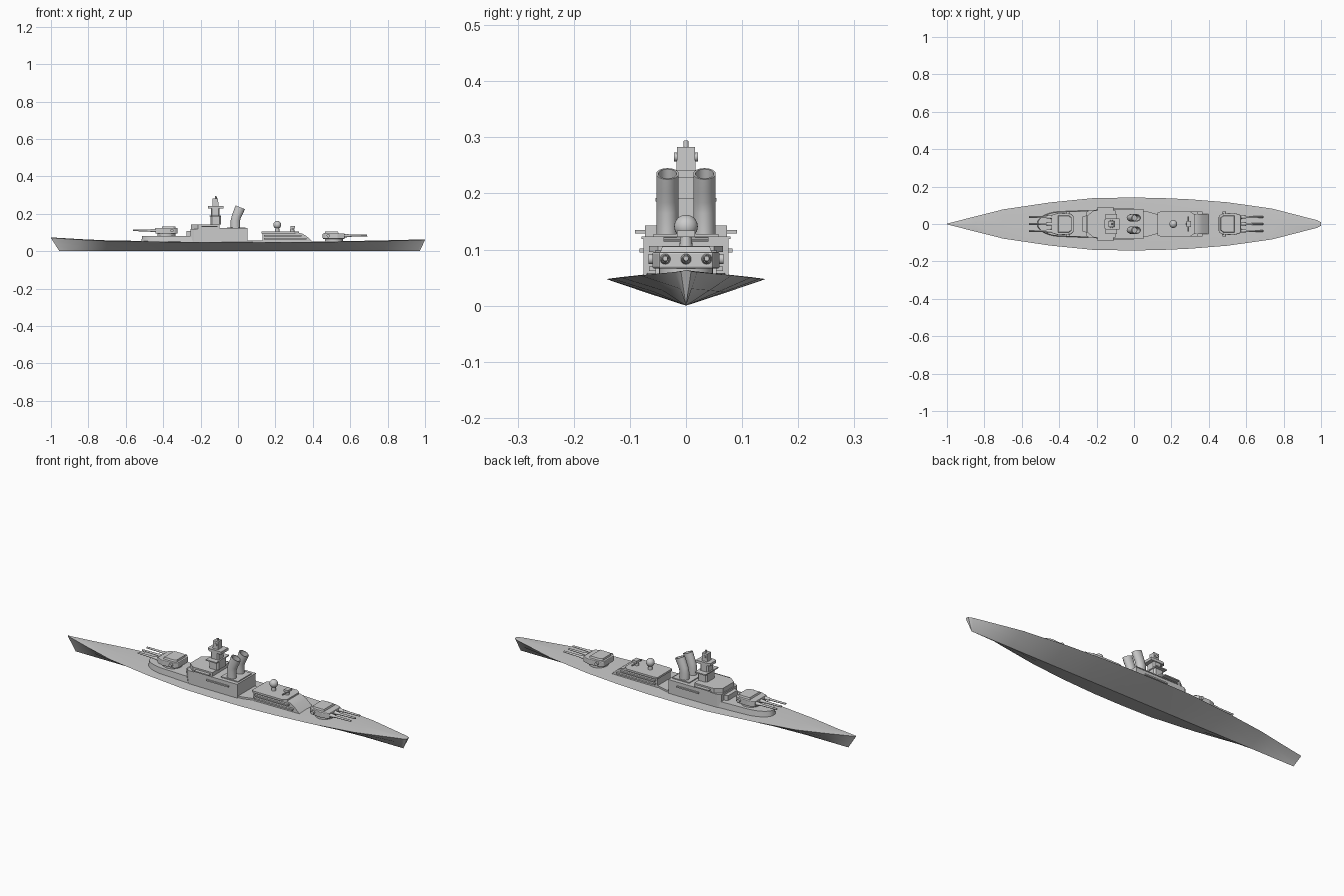
import bpy, bmesh, math
from mathutils import Vector

if "Cube" in bpy.data.objects:
    bpy.data.objects.remove(bpy.data.objects["Cube"])


def finish(name, bm, smooth=False):
    bmesh.ops.recalc_face_normals(bm, faces=bm.faces)
    me = bpy.data.meshes.new(name)
    bm.to_mesh(me)
    bm.free()
    ob = bpy.data.objects.new(name, me)
    bpy.context.collection.objects.link(ob)
    if smooth:
        bpy.ops.object.select_all(action='DESELECT')
        ob.select_set(True)
        bpy.context.view_layer.objects.active = ob
        bpy.ops.object.shade_smooth_by_angle(angle=math.radians(35))
    return ob


def loft(name, rings, smooth=False, caps=True):
    """Join equally sized rings of points into a skin."""
    bm = bmesh.new()
    vs = [[bm.verts.new(p) for p in r] for r in rings]
    n = len(rings[0])
    for a, b in zip(vs, vs[1:]):
        for i in range(n):
            j = (i + 1) % n
            bm.faces.new((a[i], a[j], b[j], b[i]))
    if caps:
        bm.faces.new(vs[0])
        bm.faces.new(vs[-1])
    return finish(name, bm, smooth)


def prism(name, half, z0, z1, smooth=False, inset=1.0, bevel=0.0):
    """Plan outline given as (x, half width), mirrored in y, raised in z."""
    pts = half + [(x, -y) for x, y in reversed(half)]
    cx = sum(p[0] for p in pts) / len(pts)
    top = [(cx + (x - cx) * inset, y * inset, z1) for x, y in pts]
    ob = loft(name, [[(x, y, z0) for x, y in pts], top], smooth)
    if bevel:
        m = ob.modifiers.new("edge", 'BEVEL')
        m.width = bevel
        m.segments = 2
    return ob


def box(name, x0, x1, y0, y1, z0, z1):
    r = [[(x, y, z) for x, y in ((x0, y0), (x1, y0), (x1, y1), (x0, y1))] for z in (z0, z1)]
    return loft(name, r)


def sidewall(name, profile, w):
    """Side profile (x, z) extruded across the ship."""
    return loft(name, [[(x, s * w, z) for x, z in profile] for s in (-1, 1)], True)


def rod(name, a, b, r0, r1, n=16):
    a, b = Vector(a), Vector(b)
    q = (b - a).to_track_quat('Z', 'Y')
    ring = [Vector((math.cos(t * math.tau / n), math.sin(t * math.tau / n), 0)) for t in range(n)]
    return loft(name, [[p + q @ (v * r) for v in ring] for p, r in ((a, r0), (b, r1))], True)


# Hull: V sections (x at deck, x at keel, half beam, deck height)
stations = [(-1, -.955, .002, .071), (-.85, -.85, .04, .062), (-.7, -.7, .078, .055),
            (-.45, -.45, .115, .051), (-.22, -.22, .138, .048), (-.05, -.05, .141, .047),
            (.12, .12, .14, .047), (.3, .3, .132, .048), (.5, .5, .116, .05),
            (.74, .74, .082, .054), (.98, .965, .02, .06), (1, .972, .009, .061)]
rings = []
for x, k, w, z in stations:
    m = x * .5 + k * .5
    rings.append([(k, 0, 0), (m, w * .51, z * .5), (x, w, z), (x, 0, z + .003),
                  (x, -w, z), (m, -w * .51, z * .5)])
loft("hull", rings, True)

# Forward raised deck with rounded nose
nose = [(-.385 - .135 * math.cos(a), .068 * math.sin(a)) for a in
        [math.pi / 2 * i / 8 for i in range(1, 9)]] + [(-.24, .074)]
prism("forward_platform", nose, .045, .082, True, .94)

# Main superstructure tiers and side details
prism("main_block", [(-.255, .064), (-.235, .076), (.05, .076)], .045, .119)
prism("main_roof_lip", [(-.2, .079), (.05, .079)], .119, .123)
prism("bridge_tier", [(-.25, .045), (-.215, .073), (-.1, .073)], .119, .143)
prism("bridge_wing", [(-.195, .091), (-.11, .091)], .129, .135)
prism("bridge_front", [(-.275, .04), (-.24, .05)], .08, .108)
prism("funnel_base", [(-.06, .058), (.04, .058)], .119, .128)
prism("amidships_house", [(.04, .07), (.07, .068), (.125, .052), (.14, .052)], .043, .058)
for s in (-1, 1):
    box("side_boat_rail", -.13, .0, s * .075, s * .083, .095, .102)

# Control tower
prism("tower_lower", [(-.148, .03), (-.14, .038), (-.1, .038), (-.092, .03)], .143, .187)
prism("tower_ledge", [(-.152, .054), (-.09, .054)], .186, .192)
prism("tower_upper", [(-.145, .02), (-.138, .026), (-.105, .026), (-.098, .02)], .19, .228)
prism("tower_platform", [(-.16, .022), (-.148, .03), (-.078, .03)], .228, .242)
prism("tower_top", [(-.137, .017), (-.105, .017)], .24, .283, inset=.93)
rod("rangefinder", (-.12, -.021, .265), (-.12, .021, .265), .008, .008)
rod("masthead", (-.118, 0, .28), (-.118, 0, .294), .005, .004)

# Twin raked funnels with open tops
for s in (-1, 1):
    path = [(-.014, .118, 1, 0), (-.014, .165, 1, 0), (-.008, .187, 1, .15), (.002, .21, 1, .3),
            (.012, .235, 1, .4), (.012, .235, .82, .4), (-.004, .195, .8, .3)]
    rings = []
    for x, z, k, tilt in path:
        rings.append([(x + .025 * k * math.cos(a), s * .033 + .02 * k * math.sin(a),
                       z - .025 * k * math.cos(a) * tilt)
                      for a in [math.tau * i / 24 for i in range(24)]])
    loft("funnel", rings, True)

# Aft superstructure with sloping end
sidewall("aft_block", [(.13, .045), (.13, .098), (.325, .098), (.345, .093), (.365, .082),
                       (.405, .045)], .054)
prism("aft_roof", [(.125, .06), (.14, .066), (.3, .066), (.325, .05)], .096, .106)
for s in (-1, 1):
    for z in (.062, .08):
        box("aft_side_rail", .14, .365 if z < .07 else .34, s * .053, s * .066, z, z + .008)

# Aft directors
rod("director_post", (.21, 0, .1), (.21, 0, .13), .012, .01)
bm = bmesh.new()
bmesh.ops.create_uvsphere(bm, u_segments=24, v_segments=14, radius=.021)
bmesh.ops.translate(bm, verts=bm.verts, vec=(.21, 0, .141))
finish("director_ball", bm, True)
rod("small_director", (.29, 0, .1), (.29, 0, .125), .012, .01)
box("small_director_head", .28, .305, -.016, .016, .122, .134)
rod("small_director_arm", (.29, -.04, .118), (.29, .04, .118), .004, .004, 8)


# Triple gun turrets: d is the firing direction along x
def turret(tag, cx, z, d, deck):
    plan = [(cx - d * .06, .042), (cx - d * .045, .055), (cx + d * .02, .06), (cx + d * .058, .048)]
    rod(tag + "_barbette", (cx, 0, deck), (cx, 0, z + .002), .048, .048, 32)
    prism(tag + "_house", plan, z, z + .03, False, 1.0, .004)
    prism(tag + "_roof", [(cx - d * .05, .035), (cx - d * .035, .046), (cx + d * .025, .046)],
          z + .028, z + .039, False, .92)
    rod(tag + "_rangefinder", (cx - d * .03, -.067, z + .017), (cx - d * .03, .067, z + .017), .009, .009)
    for y in (-.037, 0, .037):
        rod(tag + "_sleeve", (cx + d * .04, y, z + .017), (cx + d * .085, y, z + .017), .011, .007)
        rod(tag + "_barrel", (cx + d * .08, y, z + .017), (cx + d * .178, y, z + .018), .006, .0045)


turret("forward_turret", -.383, .094, -1, .075)
turret("aft_turret", .513, .066, 1, .04)
